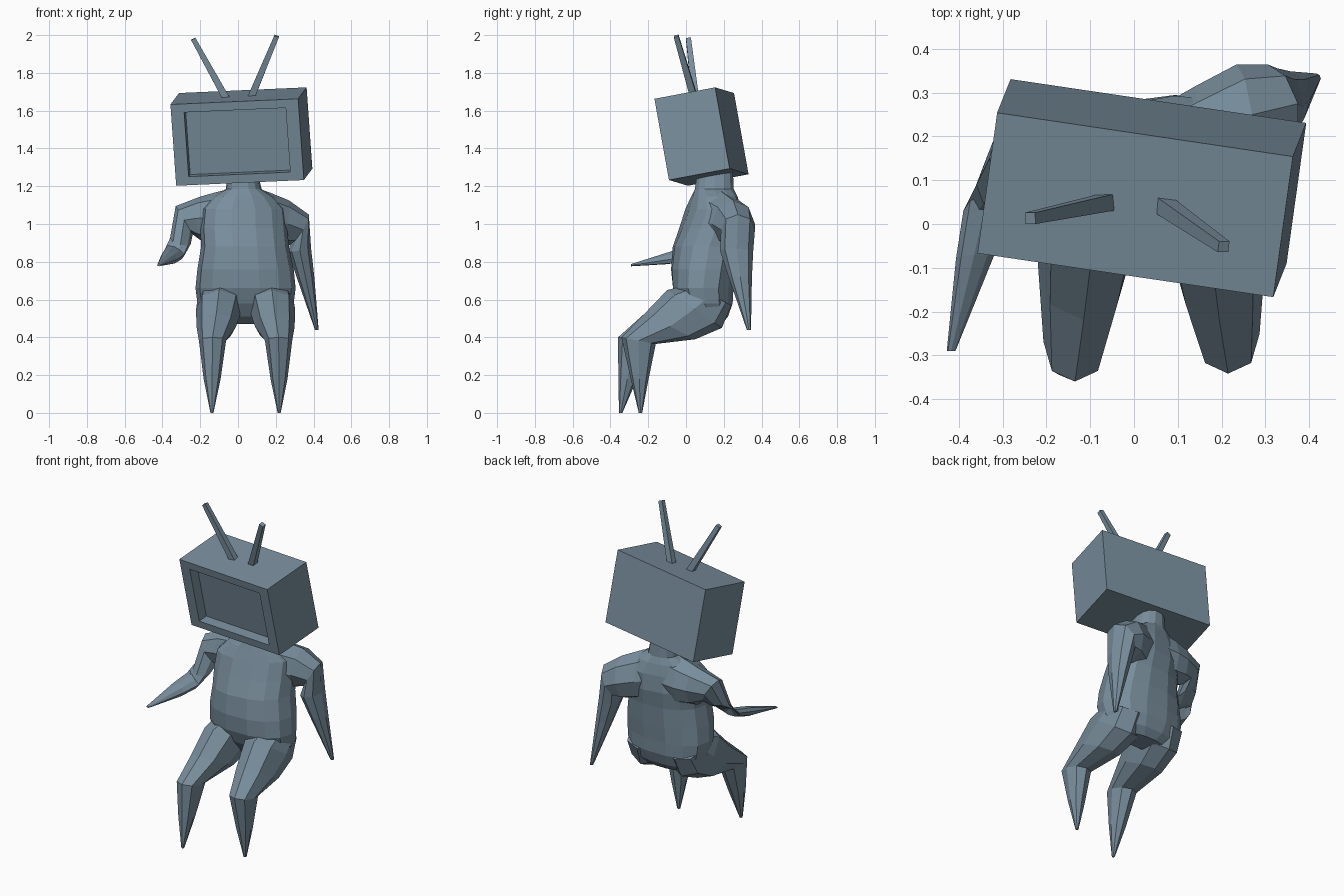
import bpy, bmesh
from math import cos, sin, pi
from mathutils import Vector, Matrix

slate = bpy.data.materials.new("slate")
slate.diffuse_color = (0.19, 0.27, 0.335, 1)


def finish(bm, name):
    bmesh.ops.recalc_face_normals(bm, faces=bm.faces)
    me = bpy.data.meshes.new(name)
    bm.to_mesh(me)
    bm.free()
    me.materials.append(slate)
    ob = bpy.data.objects.new(name, me)
    bpy.context.collection.objects.link(ob)
    return ob


def loft(name, rings, sides, power=1.0):
    """Skin rings given as (centre, half axis u, half axis v); capped ends."""
    def warp(t):
        return abs(t) ** power * (1 if t > 0 else -1)
    bm = bmesh.new()
    loops = []
    for c, u, v in rings:
        c, u, v = Vector(c), Vector(u), Vector(v)
        angs = [2 * pi * i / sides for i in range(sides)]
        loops.append([bm.verts.new(c + u * warp(cos(a)) + v * warp(sin(a))) for a in angs])
    for a, b in zip(loops, loops[1:]):
        for i in range(sides):
            j = (i + 1) % sides
            bm.faces.new((a[i], a[j], b[j], b[i]))
    bm.faces.new(loops[0])
    bm.faces.new(loops[-1])
    return finish(bm, name)


# Torso and neck: z, x range, y range, twist of the shoulder line
sections = [
    (0.47, -0.10, 0.18, 0.06, 0.19, 0.00),
    (0.51, -0.18, 0.26, 0.01, 0.225, 0.00),
    (0.58, -0.215, 0.295, -0.04, 0.25, 0.00),
    (0.66, -0.225, 0.305, -0.072, 0.255, 0.00),
    (0.76, -0.215, 0.295, -0.08, 0.265, 0.01),
    (0.88, -0.195, 0.27, -0.068, 0.275, 0.02),
    (0.98, -0.20, 0.26, -0.03, 0.29, 0.03),
    (1.08, -0.19, 0.25, 0.005, 0.285, 0.04),
    (1.145, -0.13, 0.19, 0.03, 0.27, 0.02),
    (1.185, -0.065, 0.125, 0.045, 0.255, 0.00),
    (1.29, -0.05, 0.10, 0.06, 0.25, 0.00),
]
loft("torso", [(((x0 + x1) / 2, (y0 + y1) / 2, z), ((x1 - x0) / 2, t, 0), (0, (y1 - y0) / 2, 0))
               for z, x0, x1, y0, y1, t in sections], 14, 0.85)

# Legs: offset from body centre, half width, front/top point, back/bottom point
for name, side, dknee, dtip in (("left_leg", -1, -0.018, -0.105), ("right_leg", 1, 0.0, 0.0)):
    leg = [
        (0.13, 0.12, (0.02, 0.68), (0.24, 0.57)),
        (0.14, 0.122, (-0.10, 0.65), (0.19, 0.45)),
        (0.155, 0.105, (-0.22, 0.525), (0.05, 0.39)),
        (0.175, 0.072, (-0.342 + dknee, 0.40), (-0.16 + dknee, 0.365)),
        (0.177, 0.045, (-0.295 + dtip * 0.6, 0.19), (-0.20 + dtip * 0.6, 0.17)),
        (0.178, 0.008, (-0.25 + dtip, 0.0), (-0.232 + dtip, 0.0)),
    ]
    rings = []
    for off, hx, f, b in leg:
        f, b = Vector((0, *f)), Vector((0, *b))
        rings.append(((f + b) / 2 + Vector((0.04 + side * off, 0, 0)), (hx, 0, 0), (f - b) / 2))
    loft(name, rings, 8, 0.9)

# Hanging arm with its sloping shoulder
loft("hanging_arm", [
    ((0.07, 0.155, 1.03), (0, 0.12, 0), (0, 0, 0.165)),
    ((0.16, 0.19, 1.02), (-0.02, 0.125, 0), (0, 0, 0.15)),
    ((0.25, 0.25, 1.00), (-0.015, 0.115, 0), (0.02, 0, 0.125)),
    ((0.325, 0.275, 0.97), (-0.02, 0.09, 0), (0.05, 0, 0.08)),
    ((0.327, 0.268, 0.86), (0, 0.088, 0), (0.06, 0, 0.01)),
    ((0.357, 0.287, 0.72), (0, 0.062, 0), (0.047, 0, 0)),
    ((0.417, 0.333, 0.44), (0, 0.011, 0), (0.01, 0, 0)),
], 8)

# Arm reaching forward with its sloping shoulder
loft("reaching_arm", [
    ((0.0, 0.155, 1.04), (0, 0.12, 0), (0, 0, 0.155)),
    ((-0.11, 0.165, 1.035), (0.01, 0.115, 0), (0, 0, 0.135)),
    ((-0.20, 0.17, 1.03), (0.02, 0.095, 0), (0, 0, 0.115)),
    ((-0.285, 0.15, 1.02), (0, 0.075, 0), (-0.045, 0, 0.075)),
    ((-0.305, 0.09, 0.91), (0, 0.062, 0.02), (-0.055, 0, 0.015)),
    ((-0.335, 0.03, 0.85), (0, 0.035, 0.04), (-0.055, 0, 0.01)),
    ((-0.365, -0.08, 0.823), (0, 0.01, 0.035), (-0.042, 0, 0.01)),
    ((-0.418, -0.29, 0.782), (0, 0, 0.006), (-0.01, 0, 0)),
], 8)

# Television head: tilted box with a recessed screen in the front
ax = Vector((0.675, -0.10, 0.03)).normalized()
az = ax.cross(Vector((0.04, 0.32, 0.06))).normalized()
ay = az.cross(ax)
frame = Matrix((ax, ay, az)).transposed().to_4x4()
frame.translation = (0.018, 0.082, 1.463)
bm = bmesh.new()
bmesh.ops.create_cube(bm, size=1, matrix=Matrix.Diagonal((0.684, 0.33, 0.438, 1)))
bm.faces.ensure_lookup_table()
front = min(bm.faces, key=lambda f: f.calc_center_median().y)
bmesh.ops.inset_region(bm, faces=[front], thickness=0.05)
for v in front.verts:
    v.co.x = 0.272 if v.co.x > 0 else -0.272
    v.co.z = 0.173 if v.co.z > 0 else -0.173
screen = bmesh.ops.extrude_face_region(bm, geom=[front])["geom"]
for v in (g for g in screen if isinstance(g, bmesh.types.BMVert)):
    v.co.y += 0.06
if front.is_valid:
    bmesh.ops.delete(bm, geom=[front], context='FACES_ONLY')
bm.transform(frame)
finish(bm, "television_head")

# Antennas
for name, base, tip in (("left_antenna", (-0.06, 0.05, 1.66), (-0.237, 0.013, 1.98)),
                        ("right_antenna", (0.065, 0.045, 1.66), (0.205, -0.052, 1.995))):
    d = (Vector(tip) - Vector(base)).normalized()
    u = d.cross(Vector((0, 1, 0))).normalized()
    w = d.cross(u)
    s, t = u + w, u - w
    loft(name, [(base, s * 0.019, t * 0.019), (tip, s * 0.013, t * 0.013)], 4)
